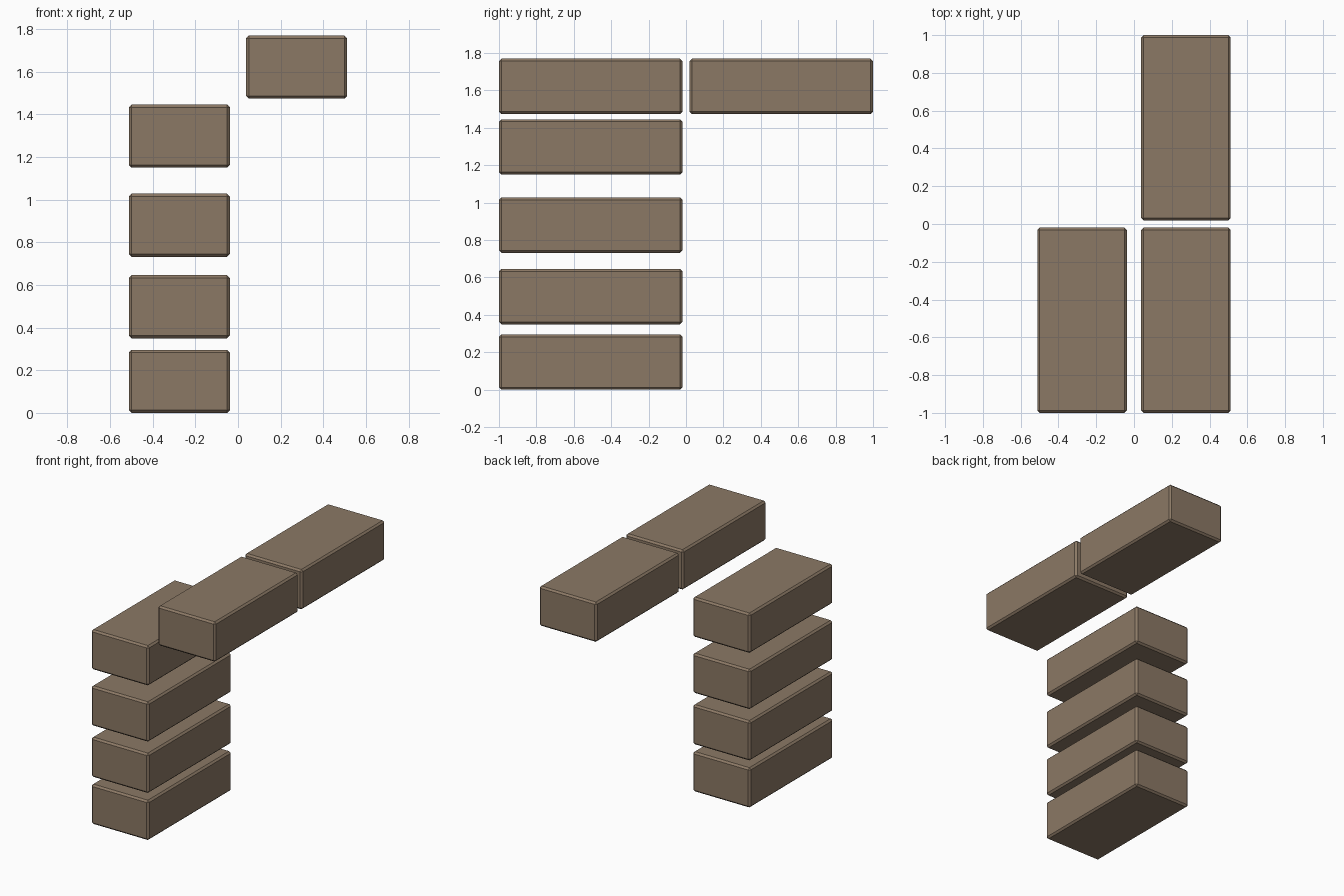
import bpy

if "Cube" in bpy.data.objects:
    bpy.data.objects.remove(bpy.data.objects["Cube"])

# Single flat brown stone colour
stone = bpy.data.materials.new("brown_stone")
stone.diffuse_color = (0.26, 0.19, 0.13, 1.0)
stone.use_nodes = True
stone.node_tree.nodes["Principled BSDF"].inputs["Base Color"].default_value = stone.diffuse_color

SIZE = (0.474, 0.981, 0.296)   # every step is the same slab
BEVEL = 0.013
X, Y = 0.275, 0.5095           # quadrant centre offsets


def slab(name, x, y, bottom):
    """Chamfered slab with its underside at the given height."""
    bpy.ops.mesh.primitive_cube_add(size=1, location=(x, y, bottom + SIZE[2] / 2))
    ob = bpy.context.object
    ob.name = name
    ob.scale = SIZE
    bpy.ops.object.transform_apply(location=False, rotation=False, scale=True)
    mod = ob.modifiers.new("chamfer", 'BEVEL')
    mod.width = BEVEL
    mod.segments = 1
    ob.data.materials.append(stone)
    return ob


# Stack of spaced slabs at front left
for i, z in enumerate((0.0, 0.35, 0.732, 1.15)):
    slab(f"stack_slab_{i + 1}", -X, -Y, z)

# Two top slabs in a row on the right
slab("top_slab_front", X, -Y, 1.474)
slab("top_slab_back", X, Y, 1.474)
